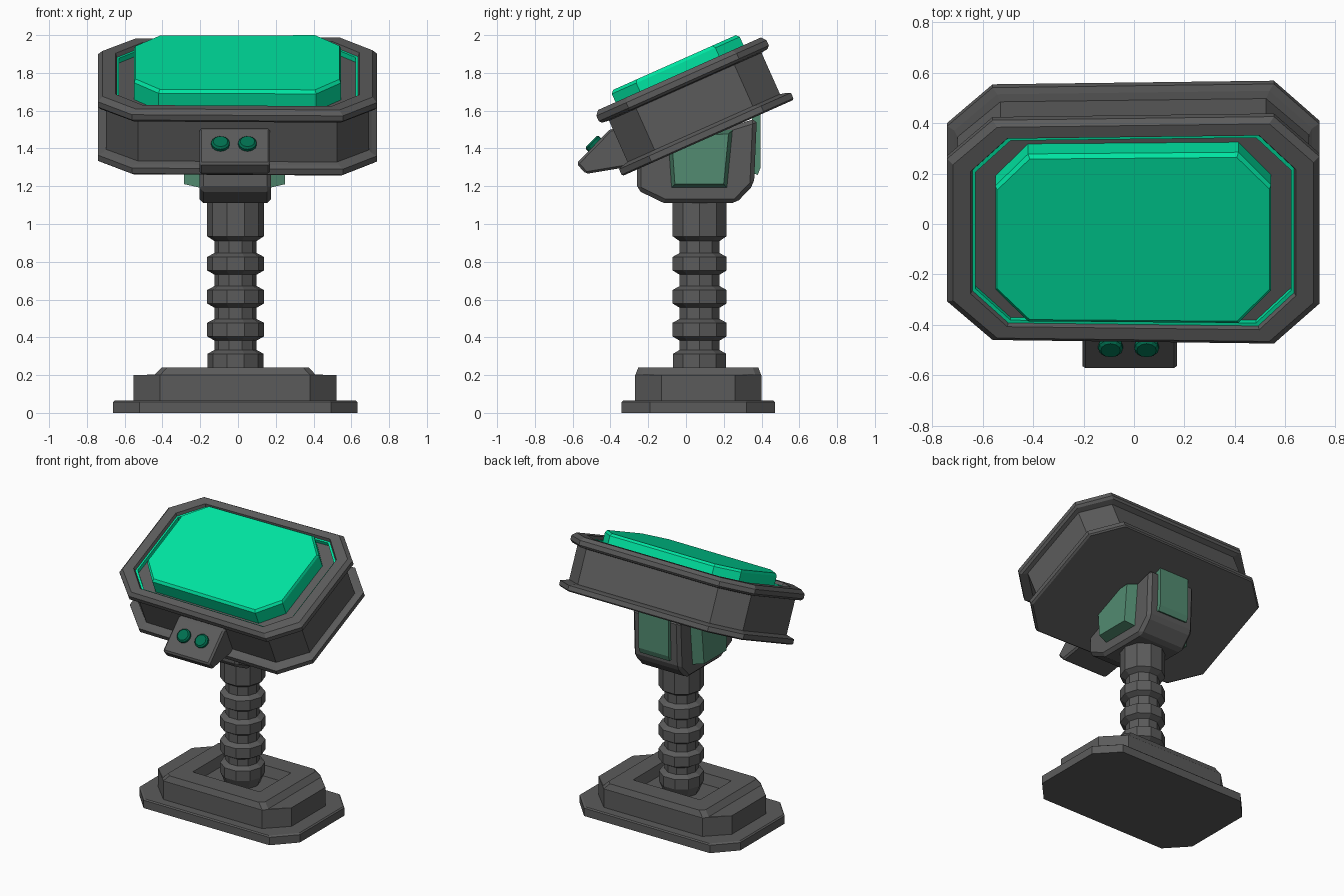
import bpy, bmesh, math
from mathutils import Matrix, Vector

if "Cube" in bpy.data.objects:
    bpy.data.objects.remove(bpy.data.objects["Cube"])

TILT = Matrix.Translation((0, 0, 1.603)) @ Matrix.Rotation(math.radians(24), 4, 'X')
I = Matrix.Identity(4)


def mat(name, col):
    m = bpy.data.materials.new(name)
    m.diffuse_color = (*col, 1)
    m.use_nodes = True
    m.node_tree.nodes["Principled BSDF"].inputs["Base Color"].default_value = m.diffuse_color
    return m


GREY = mat("dark_grey", (0.105, 0.105, 0.105))
BRIGHT = mat("bright_green", (0.0, 0.78, 0.36))
DARK = mat("button_green", (0.0, 0.16, 0.08))
MUTED = mat("muted_green", (0.085, 0.26, 0.165))


def finish(bm, name, m=GREY, bevel=0):
    bmesh.ops.recalc_face_normals(bm, faces=bm.faces)
    me = bpy.data.meshes.new(name)
    bm.to_mesh(me)
    bm.free()
    ob = bpy.data.objects.new(name, me)
    bpy.context.collection.objects.link(ob)
    me.materials.append(m)
    if bevel:
        b = ob.modifiers.new("bevel", 'BEVEL')
        b.width, b.segments = bevel, 1
        b.limit_method, b.angle_limit = 'ANGLE', math.radians(40)
    return ob


def octagon(hx, hy, dx, dy):
    q = [(hx, hy - dy), (hx - dx, hy)]
    return q + [(-x, y) for x, y in q[::-1]] + [(-x, -y) for x, y in q] + [(x, -y) for x, y in q[::-1]]


def round_outline(r, n=10):
    return [(r * math.cos(math.tau * i / n), r * math.sin(math.tau * i / n)) for i in range(n)]


def loft(name, rings, centre=(0, 0), M=I, m=GREY, skew=0, closed=False, outline=octagon):
    """Stack of outlines: (z, half x, half y, chamfer x, chamfer y) or (z, radius)."""
    bm = bmesh.new()
    loops = []
    for z, *o in rings:
        loops.append([bm.verts.new(M @ Vector((x + centre[0], y * (1 + math.copysign(skew, x)) + centre[1], z)))
                      for x, y in outline(*o)])
    pairs = list(zip(loops, loops[1:]))
    if closed:
        pairs.append((loops[-1], loops[0]))
    else:
        bm.faces.new(loops[0])
        bm.faces.new(loops[-1])
    for a, b in pairs:
        for i in range(len(a)):
            j = (i + 1) % len(a)
            bm.faces.new((a[i], a[j], b[j], b[i]))
    return finish(bm, name, m)


def prism(name, pts, x0, x1, m=GREY, bevel=0, inset=1.0):
    """Side profile (y, z) extruded along x; the x1 end may be shrunk."""
    bm = bmesh.new()
    c = Vector((sum(p[0] for p in pts), sum(p[1] for p in pts))) / len(pts)
    a = [bm.verts.new((x0, *p)) for p in pts]
    b = [bm.verts.new((x1, *(c + (Vector(p) - c) * inset))) for p in pts]
    bm.faces.new(a)
    bm.faces.new(b)
    for i in range(len(pts)):
        j = (i + 1) % len(pts)
        bm.faces.new((a[i], a[j], b[j], b[i]))
    return finish(bm, name, m, bevel)


# base
BC = (-0.015, 0.065)
loft("base_plate", [(0, .647, .406, .14, .15), (.057, .647, .406, .14, .15), (.065, .638, .398, .14, .15)], BC)
loft("base_block", [(.06, .537, .335, .14, .14), (.2, .537, .335, .14, .14), (.203, .425, .332, .03, .03),
                    (.24, .39, .318, .03, .03), (.24, .27, .18, .002, .002), (.17, .25, .16, .002, .002)], BC)

# ribbed pole
prof = [(.16, .112), (.241, .148), (.313, .148), (.333, .112)]
for zc in (.441, .615, .79):
    prof += [(zc - .058, .112), (zc - .036, .15), (zc + .036, .15), (zc + .056, .112)]
prof += [(.91, .112), (.935, .15), (1.12, .15)]
loft("ribbed_pole", prof, (-.013, .072), outline=round_outline)

# neck joint with green side pods and back panel
prism("neck_joint", [(-.26, 1.18), (-.115, 1.11), (.265, 1.11), (.36, 1.21), (.375, 1.56), (-.26, 1.36)],
      -.205, .175, bevel=.022)
pod = [(-.08, 1.19), (.22, 1.19), (.25, 1.50), (-.10, 1.48)]
for side, a, b in (("left", -.19, -.285), ("right", .16, .25)):
    prism(side + "_pod", pod, a, b, MUTED, inset=.86)
prism("back_panel", [(.35, 1.27), (.38, 1.26), (.395, 1.30), (.395, 1.58), (.35, 1.56)], -.135, .105, MUTED)

# tilted head casing: lower flange, body, bezel and recess in one loft
HC = (-.003, .047)
loft("head_casing", [
    (-.182, .725, .482, .175, .165), (-.174, .738, .49, .18, .17), (-.142, .738, .49, .18, .17),
    (-.132, .71, .465, .17, .16), (-.125, .697, .435, .17, .155),
    (.115, .697, .435, .17, .155), (.12, .725, .472, .178, .165),
    (.134, .738, .485, .18, .17), (.165, .738, .485, .18, .17), (.19, .715, .465, .175, .165),
    (.19, .645, .415, .145, .145), (.14, .63, .40, .14, .14)], HC, TILT, skew=.016)
loft("light_strip", [(.135, .641, .411, .143, .143), (.168, .641, .411, .143, .143),
                     (.168, .626, .396, .139, .139), (.135, .626, .396, .139, .139)],
     HC, TILT, BRIGHT, .016, closed=True)
loft("screen", [(.135, .547, .367, .13, .14), (.238, .547, .367, .13, .14), (.255, .54, .352, .129, .136)],
     (-.003, .047), TILT, BRIGHT, .01)

# button box at the front of the head
prism("button_box", [(-.58, 1.32), (-.53, 1.265), (-.29, 1.305), (-.29, 1.50), (-.40, 1.505)],
      -.205, .17, bevel=.012)
for n, x in (("left", -.093), ("right", .05)):
    bm = bmesh.new()
    M = Matrix.Translation((x, -.482, 1.418)) @ Matrix.Rotation(math.radians(45.8), 4, 'X')
    bmesh.ops.create_cone(bm, cap_ends=True, segments=12, radius1=.049, radius2=.049, depth=.055, matrix=M)
    finish(bm, n + "_button", DARK, .01)
